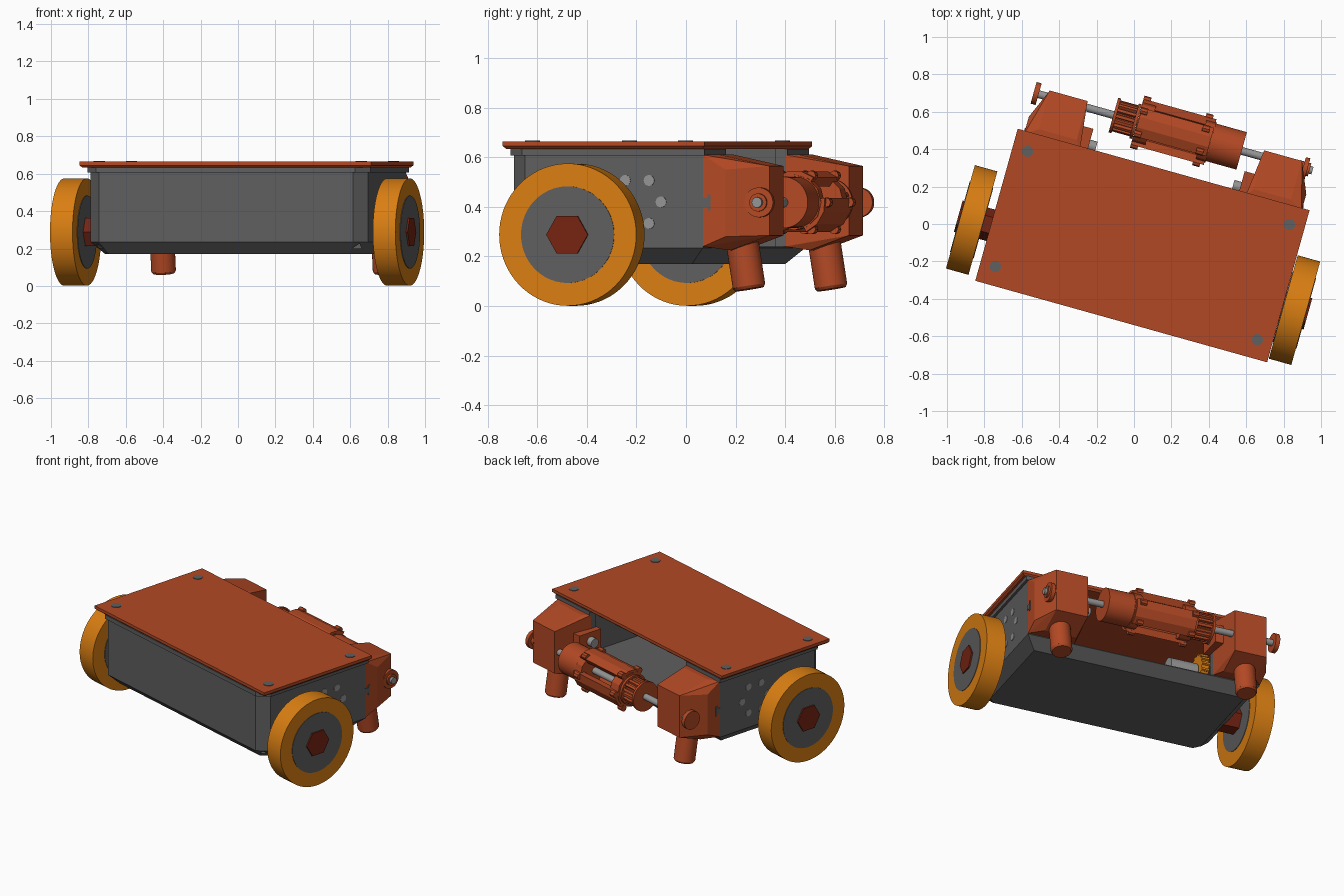
import bpy, bmesh, math
from mathutils import Matrix, Vector

if "Cube" in bpy.data.objects:
    bpy.data.objects.remove(bpy.data.objects["Cube"])

# Whole vehicle is turned about z and shifted into place
PLACE = Matrix.Translation((0.045, -0.115, 0)) @ Matrix.Rotation(math.radians(-15.6), 4, 'Z')


def material(name, r, g, b):
    m = bpy.data.materials.new(name)
    m.use_nodes = True
    m.diffuse_color = (r, g, b, 1)
    m.node_tree.nodes["Principled BSDF"].inputs["Base Color"].default_value = (r, g, b, 1)
    return m


RED = material("rust red", 0.45, 0.066, 0.018)
DARK = material("dark red", 0.18, 0.018, 0.006)
ORANGE = material("orange", 0.70, 0.21, 0.006)
GREY = material("dark grey", 0.115, 0.115, 0.115)
STEEL = material("light grey", 0.30, 0.30, 0.30)


def finish(name, bm, mat, smooth=False):
    bmesh.ops.recalc_face_normals(bm, faces=bm.faces)
    bm.transform(PLACE)
    me = bpy.data.meshes.new(name)
    bm.to_mesh(me)
    bm.free()
    me.materials.append(mat)
    ob = bpy.data.objects.new(name, me)
    bpy.context.collection.objects.link(ob)
    if smooth:
        bpy.ops.object.select_all(action='DESELECT')
        ob.select_set(True)
        bpy.context.view_layer.objects.active = ob
        bpy.ops.object.shade_smooth_by_angle(angle=math.radians(30))
    return ob


def hull(name, points, mat):
    bm = bmesh.new()
    for p in points:
        bm.verts.new(p)
    bmesh.ops.convex_hull(bm, input=bm.verts)
    bmesh.ops.dissolve_limit(bm, angle_limit=0.01, verts=bm.verts, edges=bm.edges)
    return finish(name, bm, mat)


def box(name, lo, hi, mat):
    return hull(name, [(x, y, z) for x in (lo[0], hi[0])
                       for y in (lo[1], hi[1]) for z in (lo[2], hi[2])], mat)


def rod(name, a, b, r, mat, sides=48, r2=None):
    a, b = Vector(a), Vector(b)
    d = b - a
    bm = bmesh.new()
    turn = d.to_track_quat('Z', 'Y').to_matrix().to_4x4()
    bmesh.ops.create_cone(bm, cap_ends=True, segments=sides, radius1=r, radius2=r2 or r,
                          depth=d.length, matrix=Matrix.Translation((a + b) / 2) @ turn)
    return finish(name, bm, mat, sides > 12)


def along(name, x1, x2, v, z, r, mat, sides=48):
    return rod(name, (x1, v, z), (x2, v, z), r, mat, sides)


def cut(ob, cutters):
    for c in cutters:
        c.hide_render = True
        m = ob.modifiers.new("cut", 'BOOLEAN')
        m.object, m.operation, m.solver = c, 'DIFFERENCE', 'EXACT'
    bpy.context.view_layer.update()
    me = bpy.data.meshes.new_from_object(ob.evaluated_get(bpy.context.evaluated_depsgraph_get()))
    ob.modifiers.clear()
    ob.data = me


# Open-backed chassis with chamfered front corners and underside
outline = [(s * x, y) for s in (-1, 1) for x, y in ((.77, .405), (.77, -.34), (.705, -.405))]
under = [(s * x, y) for s in (-1, 1) for x, y in ((.70, .34), (.70, -.30), (.665, -.34))]
body = hull("body", [(x, y, z) for x, y in outline for z in (.235, .612)]
            + [(x, y, .17) for x, y in under], GREY)
lip = hull("body_lip", [(x * 1.02, y * 1.025, z) for x, y in outline for z in (.607, .634)], GREY)
cutters = [box("inside_cutter", (-.73, -.365, .20), (.73, .365, .8), GREY),
           box("back_cutter", (-.46, .30, .24), (.46, .6, .8), GREY)]
cut(body, cutters)
cut(lip, cutters)
for c in cutters:
    bpy.data.objects.remove(c)

# Lid with four screws
hull("lid", [(s * (.81 - i), t * (.422 - i), z) for s in (-1, 1) for t in (-1, 1)
             for i, z in ((.012, .634), (0, .645), (0, .664))], RED)
for s in (-1, 1):
    for t in (-1, 1):
        rod("lid_screw", (s * .727, t * .32, .66), (s * .727, t * .32, .667), .03, GREY, 24)

# Wheels with flush discs and hexagonal hubs
for s, u in ((1, .876), (-1, -.916)):
    v, z, w = -.114, .288, .0625
    along("wheel_tyre", u - w, u + w, v, z, .287, ORANGE, 72)
    along("wheel_disc", u - w - .003, u + w + .003, v, z, .195, GREY)
    bm = bmesh.new()
    for k in range(6):
        a = k * math.pi / 3
        for x in (s * .74, u + s * (w + .012)):
            bm.verts.new((x, v + .087 * math.cos(a), z + .087 * math.sin(a)))
    bmesh.ops.convex_hull(bm, input=bm.verts)
    bmesh.ops.dissolve_limit(bm, angle_limit=0.01, verts=bm.verts, edges=bm.edges)
    finish("wheel_hub", bm, DARK)

# Mounting holes on both side walls, as thin plates
for s in (-1, 1):
    for k in range(6):
        a = k * math.pi / 3
        v, z = .13 + .1 * math.cos(a), .42 + .1 * math.sin(a)
        along("side_hole", s * .768, s * .773, v, z, .022, STEEL, 20)

# Rear towers with tilted feet, inner brackets and dovetail keys
AX_V, AX_Z = .63, .418
tower = [(.77, .405, .24), (.77, .405, .61), (.46, .405, .24), (.46, .405, .61),
         (.77, .50, .28), (.77, .50, .55), (.70, .50, .225), (.70, .45, .612),
         (.49, .50, .225), (.49, .45, .612), (.70, .665, .285), (.70, .665, .565),
         (.49, .665, .285), (.49, .665, .565)]
for s in (-1, 1):
    hull("tower", [(s * x, y, z) for x, y, z in tower], RED)
    rod("tower_foot", (s * .615, .52, .30), (s * .615, .555, .08), .066, RED)
    rod("tower_foot_tip", (s * .615, .555, .08), (s * .615, .557, .068), .066, RED, 48, .058)
    box("tower_bracket", (s * .42, .36, .40), (s * .48, .53, .52), RED)
    along("bracket_pin", s * .38, s * .46, .44, .46, .03, STEEL, 24)
    box("dovetail_neck", (s * .765, .40, .40), (s * .774, .425, .435), GREY)
    box("dovetail_head", (s * .765, .425, .385), (s * .774, .438, .45), GREY)

# Axle and end knobs
along("axle", -.76, .768, AX_V, AX_Z, .021, STEEL, 24)
along("left_knob", .715, .74, AX_V, AX_Z, .06, RED)
along("left_knob_boss", .69, .752, AX_V, AX_Z, .036, RED)
along("right_knob", -.78, -.752, AX_V, AX_Z, .06, RED)

# Toothed pulley
for x in (-.337, -.222):
    along("pulley_flange", x, x + .016, AX_V, AX_Z, .096, RED)
along("pulley_core", -.33, -.21, AX_V, AX_Z, .07, RED)
for k in range(16):
    a = k * math.tau / 16
    c, d = math.cos(a), math.sin(a)
    hull("pulley_tooth", [(x, AX_V + r * c - t * d, AX_Z + r * d + t * c)
                          for x in (-.33, -.215) for r, t in
                          ((.06, -.012), (.06, .012), (.086, -.008), (.086, .008))], RED)

# Slotted roller cage: two collars, three broad faceted bars, one drum
for x1, x2 in ((-.205, -.13), (.15, .205)):
    along("cage_collar", x1, x2, AX_V, AX_Z, .112, RED, 12)
along("drum", .19, .375, AX_V, AX_Z, .104, RED)
for k in range(3):
    bm = bmesh.new()
    mid = math.pi / 2 + k * math.tau / 3
    ring = [(r, mid + math.radians(o)) for r, o in
            ((.085, -40), (.128, -38), (.128, -13), (.128, 13), (.128, 38), (.085, 40))]
    ends = [[bm.verts.new((x, AX_V + r * math.cos(a), AX_Z + r * math.sin(a)))
             for r, a in ring] for x in (-.20, .20)]
    bm.faces.new(ends[0])
    bm.faces.new(ends[1])
    for i in range(len(ring)):
        j = (i + 1) % len(ring)
        bm.faces.new((ends[0][i], ends[0][j], ends[1][j], ends[1][i]))
    finish("cage_bar", bm, RED)
    # Raised clamp lugs at both ends of each bar
    for x in (-.185, .16):
        for o in (-30, 30):
            a = mid + math.radians(o)
            v, z = AX_V + .125 * math.cos(a), AX_Z + .125 * math.sin(a)
            along("cage_lug", x - .02, x + .02, v, z, .02, RED, 8)

# Drive motor and gear inside the chassis
along("motor", -.40, -.22, .27, .31, .06, STEEL)
along("drive_gear", -.46, -.41, .27, .34, .085, ORANGE, 24)
for k in range(14):
    a = k * math.tau / 14
    v, z = .27 + .088 * math.cos(a), .34 + .088 * math.sin(a)
    along("gear_tooth", -.46, -.41, v, z, .012, ORANGE, 6)
